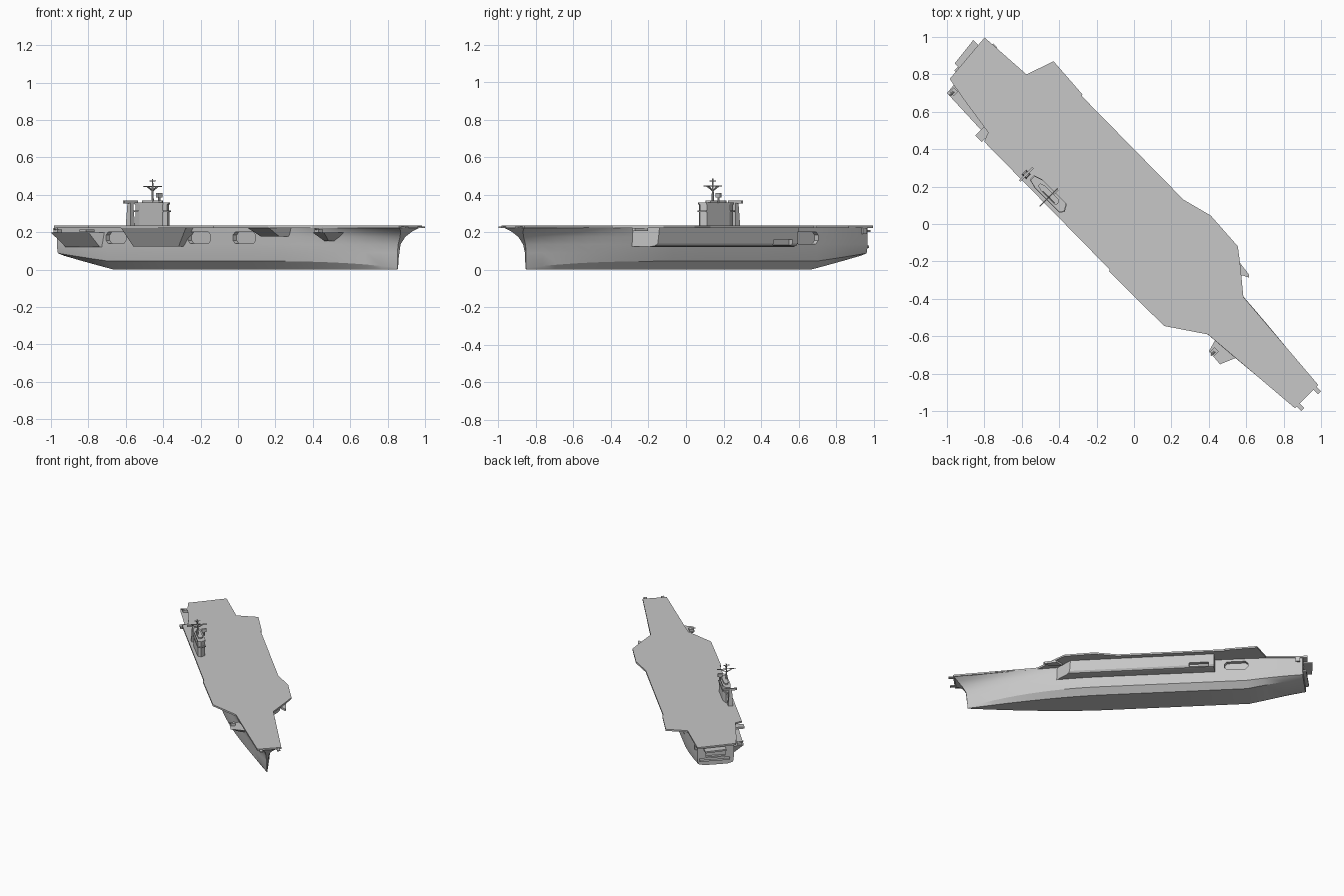
import bpy
import math
from mathutils import Vector

cube = bpy.data.objects.get("Cube")
if cube:
    bpy.data.objects.remove(cube, do_unlink=True)

# One flat grey for the whole ship
grey = bpy.data.materials.new("ship_grey")
grey.use_nodes = True
grey.diffuse_color = (0.57, 0.57, 0.57, 1)
grey.node_tree.nodes["Principled BSDF"].inputs["Base Color"].default_value = (0.57, 0.57, 0.57, 1)

HEADING = -math.pi / 4      # local +x is the bow, local +y is port
DECK = 0.235


def add_mesh(name, verts, faces, smooth=False):
    mesh = bpy.data.meshes.new(name)
    mesh.from_pydata(verts, [], faces)
    mesh.materials.append(grey)
    obj = bpy.data.objects.new(name, mesh)
    bpy.context.collection.objects.link(obj)
    obj.rotation_euler.z = HEADING
    bpy.ops.object.select_all(action='DESELECT')
    obj.select_set(True)
    bpy.context.view_layer.objects.active = obj
    bpy.ops.object.mode_set(mode='EDIT')
    bpy.ops.mesh.select_all(action='SELECT')
    bpy.ops.mesh.normals_make_consistent(inside=False)
    bpy.ops.object.mode_set(mode='OBJECT')
    if smooth:
        bpy.ops.object.shade_smooth_by_angle(angle=math.radians(25))
    return obj


def bridge(name, lower, upper, smooth=False):
    """Solid between two matching rings of 3D points."""
    n = len(lower)
    sides = [(i, (i + 1) % n, n + (i + 1) % n, n + i) for i in range(n)]
    caps = [tuple(range(n)), tuple(range(n, 2 * n))]
    return add_mesh(name, lower + upper, sides + caps, smooth)


def prism(name, bottom, z0, top, z1):
    return bridge(name, [(x, y, z0) for x, y in bottom], [(x, y, z1) for x, y in top])


def rect(x0, x1, y0, y1):
    return [(x0, y0), (x1, y0), (x1, y1), (x0, y1)]


def box(name, x0, x1, y0, y1, z0, z1):
    return prism(name, rect(x0, x1, y0, y1), z0, rect(x0, x1, y0, y1), z1)


def rod(name, start, end, r0, r1, sides=8):
    a, b = Vector(start), Vector(end)
    q = (b - a).to_track_quat('Z', 'Y')
    ring = [Vector((math.cos(i * math.tau / sides), math.sin(i * math.tau / sides), 0))
            for i in range(sides)]
    return bridge(name, [tuple(a + q @ (p * r0)) for p in ring],
                  [tuple(b + q @ (p * r1)) for p in ring], True)


def cut(target, cutter):
    cutter.hide_render = True
    cutter.hide_set(True)
    cutter.display_type = 'WIRE'
    mod = target.modifiers.new("opening", 'BOOLEAN')
    mod.operation = 'DIFFERENCE'
    mod.solver = 'EXACT'
    mod.object = cutter


# Hull: each level is height, half width, bow end, bow half width, taper power
levels = [(0.0, 0.11, 1.205, 0.002, 1.6), (0.045, 0.152, 1.208, 0.003, 1.8),
          (0.09, 0.157, 1.21, 0.005, 1.9), (0.135, 0.158, 1.22, 0.009, 1.9),
          (0.175, 0.158, 1.245, 0.02, 1.8), (0.205, 0.158, 1.275, 0.045, 1.7),
          (0.226, 0.158, 1.3, 0.082, 1.6)]
START, KNUCKLE, STERN = 0.25, -0.83, -1.235
stations = [-1.235, -1.1, -0.96, -0.83, -0.4, 0.0] + [START + 0.105 * i for i in range(11)]


def hull_ring(x):
    half = []
    t = max(0, (x - START) / (1.3 - START))
    a = max(0, (KNUCKLE - x) / (KNUCKLE - STERN))
    for i, (z, w, end, tip, power) in enumerate(levels):
        px = START + t * (end - START) if t else x
        py = tip + (w - tip) * (1 - t ** power) - 0.025 * a * a
        if i == 0:
            z = 0.075 * a
        elif i == 1:
            z += 0.042 * a - 0.035 * t ** 3
        elif i == 2:
            z += 0.02 * a
        half.append((px, py, z))
    return half + [(p, -q, z) for p, q, z in reversed(half)]


rings = [hull_ring(x) for x in stations]
n = len(rings[0])
faces = [(i * n + j, i * n + (j + 1) % n, (i + 1) * n + (j + 1) % n, (i + 1) * n + j)
         for i in range(len(rings) - 1) for j in range(n)]
faces += [tuple(range(n)), tuple(range((len(rings) - 1) * n, len(rings) * n))]
hull = add_mesh("hull", [p for r in rings for p in r], faces, True)


# Hangar openings with clipped corners, and the transom recess
def opening(x0, x1, z0, z1, side):
    c = 0.018
    prof = [(x0 + c, z0), (x1 - c, z0), (x1, z0 + c), (x1, z1 - c),
            (x1 - c, z1), (x0 + c, z1), (x0, z1 - c), (x0, z0 + c)]
    return bridge("opening_cutter", [(x, side * 0.13, z) for x, z in prof],
                  [(x, side * 0.22, z) for x, z in prof])


for x0, x1, side in [(-0.84, -0.69, -1), (-0.22, -0.05, -1), (0.12, 0.29, -1), (-0.84, -0.67, 1)]:
    cut(hull, opening(x0, x1, 0.138, 0.202, side))
cut(hull, box("transom_cutter", -1.3, -1.215, -0.07, 0.07, 0.14, 0.195))

# Flight deck
outline = [(-1.27, 0.14), (-0.972, 0.159), (-0.919, 0.311), (-0.686, 0.295), (-0.68, 0.286),
           (0.095, 0.279), (0.258, 0.322), (0.477, 0.308), (0.554, 0.249), (0.689, 0.138),
           (1.305, 0.088), (1.305, -0.088), (0.697, -0.138), (0.499, -0.272), (0.085, -0.273),
           (0.08, -0.264), (-0.877, -0.255), (-0.898, -0.205), (-1.131, -0.17), (-1.245, -0.148)]
prism("flight_deck", outline, 0.222, outline, DECK)

# Long port sponson: rounded lower edge, slanted forward end
section = [(0.13, 0.222), (0.13, 0.125), (0.205, 0.122), (0.224, 0.127), (0.234, 0.14), (0.24, 0.222)]
port = bridge("port_sponson", [(-0.6, y + 0.008, z) for y, z in section],
              [(0.55 - (y - 0.14) * 1.1, y, z) for y, z in section], True)
cut(port, box("boat_bay_cutter", -0.56, -0.42, 0.215, 0.4, 0.132, 0.16))

# Starboard sponsons beneath the deck edge
prism("island_sponson", [(-0.6, -0.14), (-0.26, -0.14), (-0.25, -0.2), (-0.59, -0.2)], 0.122,
      [(-0.66, -0.14), (-0.19, -0.14), (-0.14, -0.255), (-0.63, -0.255)], 0.222)
prism("forward_starboard_sponson", [(0.32, -0.14), (0.53, -0.14), (0.5, -0.19), (0.36, -0.19)],
      0.178, [(0.3, -0.14), (0.55, -0.14), (0.5, -0.266), (0.34, -0.266)], 0.222)
prism("aft_starboard_sponson", [(-1.2, -0.12), (-0.86, -0.14), (-0.88, -0.165), (-1.15, -0.15)],
      0.12, [(-1.21, -0.12), (-0.84, -0.14), (-0.905, -0.224), (-1.202, -0.212)], 0.197)
prism("bow_gun_sponson", [(0.77, -0.1), (0.83, -0.1), (0.815, -0.13), (0.785, -0.13)], 0.152,
      [(0.74, -0.11), (0.9, -0.1), (0.856, -0.205), (0.764, -0.198)], 0.197)

# Small platforms, guns and deck-edge fittings
for name, x, y in [("aft_gun", -1.182, -0.182), ("bow_gun", 0.787, -0.177)]:
    box(name + "_base", x - 0.016, x + 0.016, y - 0.016, y + 0.016, 0.195, 0.215)
    rod(name + "_barrel", (x, y, 0.213), (x, y - 0.03, 0.218), 0.006, 0.004)
box("aft_landing", -0.935, -0.885, -0.265, -0.2, 0.2, 0.215)
catwalk = [(0.5, 0.2), (0.6, 0.213), (0.636, 0.232), (0.628, 0.243), (0.54, 0.255)]
prism("port_catwalk", catwalk, 0.206, catwalk, 0.222)
platform = [(-1.23, -0.07), (-1.285, -0.07), (-1.303, 0.088), (-1.23, 0.088)]
prism("stern_platform", platform, 0.2, platform, 0.212)
box("stern_walkway", -1.26, -1.22, -0.1, 0.12, 0.115, 0.13)
box("port_quarter_fitting", -1.215, -1.185, 0.13, 0.15, 0.19, 0.222)
for side in (-1, 1):
    y = side * 0.063
    box("bow_prong", 1.28, 1.34, y - 0.011, y + 0.011, 0.222, 0.23)

# Island superstructure: stacked tiers
base = [(-0.555, -0.225), (-0.51, -0.237), (-0.33, -0.237), (-0.315, -0.215),
        (-0.335, -0.18), (-0.51, -0.18), (-0.555, -0.195)]


def tier(name, z0, z1, grow):
    ring = [(-0.435 + (x + 0.435) * grow, -0.208 + (y + 0.208) * grow) for x, y in base]
    prism(name, ring, z0, ring, z1)


tier("island_base", DECK - 0.005, 0.31, 0.97)
tier("bridge_walkway", 0.308, 0.315, 1.06)
tier("bridge", 0.315, 0.348, 0.95)
tier("bridge_roof", 0.348, 0.358, 1.02)
tier("upper_house", 0.358, 0.368, 0.6)

# Forward radar on the island roof
rod("radar_post", (-0.42, -0.175, 0.355), (-0.42, -0.175, 0.39), 0.006, 0.006)
box("radar_panel", -0.427, -0.413, -0.192, -0.158, 0.385, 0.41)

# Main mast with yards and braces
MX, MY = -0.424, -0.222
rod("main_mast", (MX, MY, 0.36), (MX, MY, 0.485), 0.007, 0.003)
for name, z, dx, dy in [("cross_yard", 0.445, 0, 0.068), ("long_yard", 0.445, 0.045, 0),
                        ("top_cross_yard", 0.474, 0, 0.022), ("top_long_yard", 0.474, 0.022, 0)]:
    rod(name, (MX - dx, MY - dy, z), (MX + dx, MY + dy, z), 0.003, 0.003, 6)
for side in (-1, 1):
    rod("yard_brace", (MX, MY, 0.42), (MX, MY + side * 0.045, 0.445), 0.003, 0.003, 6)
    rod("long_brace", (MX, MY, 0.42), (MX + side * 0.03, MY, 0.445), 0.003, 0.003, 6)

# Aft radar tower with flat search antenna
TX, TY = -0.594, -0.22
prism("aft_tower", rect(TX - 0.018, TX + 0.018, TY - 0.018, TY + 0.018), 0.222,
      rect(TX - 0.011, TX + 0.011, TY - 0.011, TY + 0.011), 0.355)
box("search_antenna", TX - 0.006, TX + 0.006, TY - 0.05, TY + 0.05, 0.353, 0.368)
